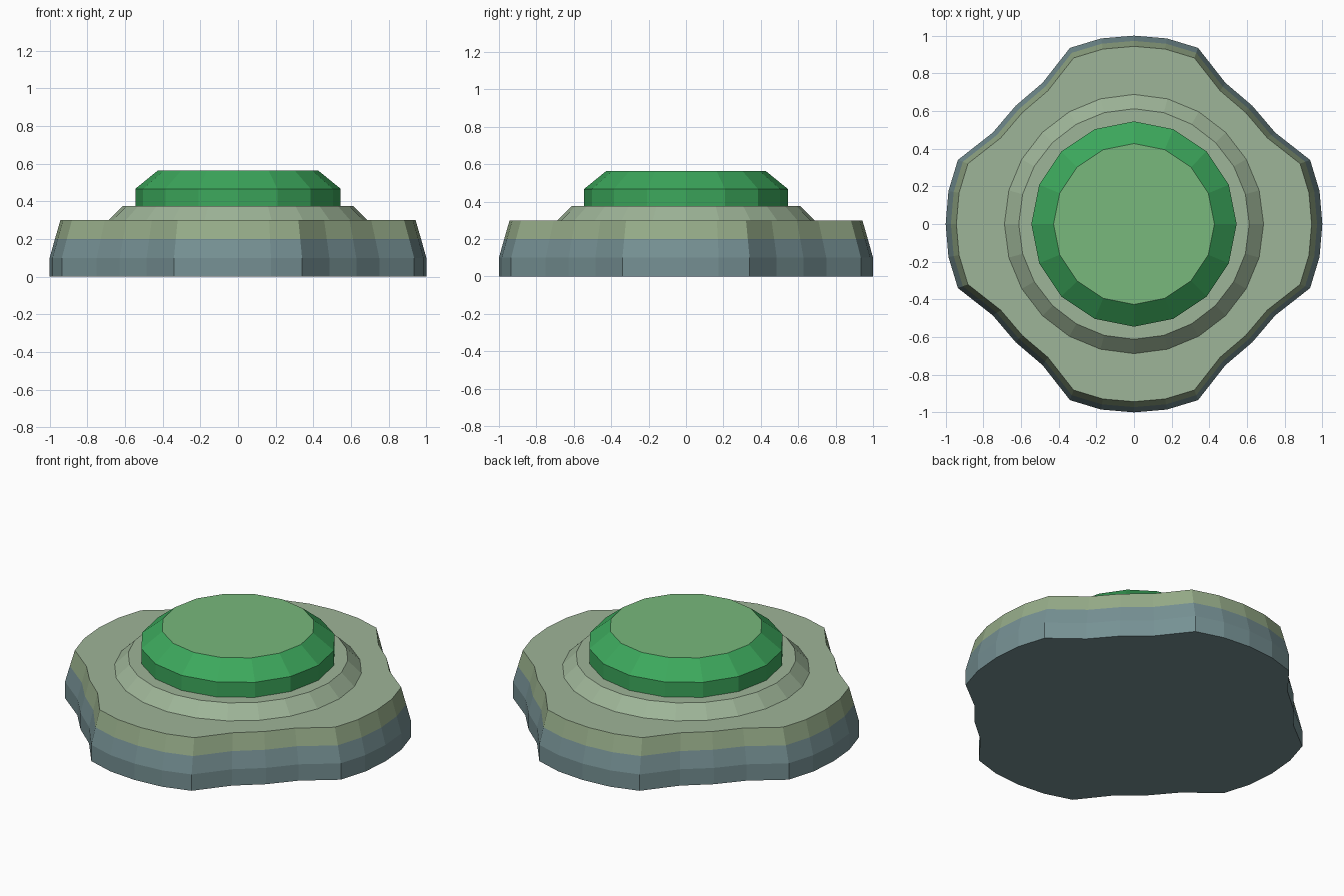
import bpy, bmesh, math

if "Cube" in bpy.data.objects:
    bpy.data.objects.remove(bpy.data.objects["Cube"])


def material(name, srgb):
    m = bpy.data.materials.new(name)
    lin = [((c / 255 + 0.055) / 1.055) ** 2.4 for c in srgb]
    m.diffuse_color = (*lin, 1)
    m.use_nodes = True
    m.node_tree.nodes["Principled BSDF"].inputs["Base Color"].default_value = m.diffuse_color
    return m


slate = material("slate blue grey", (118, 145, 148))
moss = material("moss grey", (150, 172, 137))
sage = material("pale sage", (158, 181, 152))
green = material("deep green", (60, 168, 92))
light_green = material("light green", (120, 184, 124))


def loft(name, levels, band_mats, top_mat):
    """Stack outlines [(points, z)] into a closed faceted solid."""
    mats = list(dict.fromkeys(band_mats + [top_mat]))
    mesh = bpy.data.meshes.new(name)
    bm = bmesh.new()
    rings = [[bm.verts.new((x, y, z)) for x, y in pts] for pts, z in levels]
    n = len(rings[0])
    for lo, hi, mat in zip(rings, rings[1:], band_mats):
        for i in range(n):
            j = (i + 1) % n
            bm.faces.new((lo[i], lo[j], hi[j], hi[i])).material_index = mats.index(mat)
    bm.faces.new(rings[-1]).material_index = mats.index(top_mat)
    bm.faces.new(rings[0][::-1]).material_index = 0
    bm.to_mesh(mesh)
    bm.free()
    for m in mats:
        mesh.materials.append(m)
    obj = bpy.data.objects.new(name, mesh)
    bpy.context.collection.objects.link(obj)
    return obj


def circle(r, n):
    return [(r * math.cos(2 * math.pi * i / n), r * math.sin(2 * math.pi * i / n)) for i in range(n)]


# Four-lobed outline: one quarter, turned four times
quarter = [(1, 0), (.985, .175), (.935, .34), (.75, .485),
           (.628, .628), (.485, .75), (.34, .935), (.175, .985)]


def lobes(s):
    pts, q = [], quarter
    for _ in range(4):
        pts += [(x * s, y * s) for x, y in q]
        q = [(-y, x) for x, y in q]
    return pts


# Base slab, with a colour change part way up the slope
loft("base_slab", [(lobes(1), 0), (lobes(1), .1), (lobes(.972), .2), (lobes(.943), .3)],
     [slate, slate, moss], sage)

# Sloped step
loft("step_ring", [(circle(.69, 24), .298), (circle(.612, 24), .375)], [sage], sage)

# Button with bevelled rim and lighter top
loft("button", [(circle(.545, 16), .373), (circle(.545, 16), .467), (circle(.427, 16), .563)],
     [green, green], light_green)
